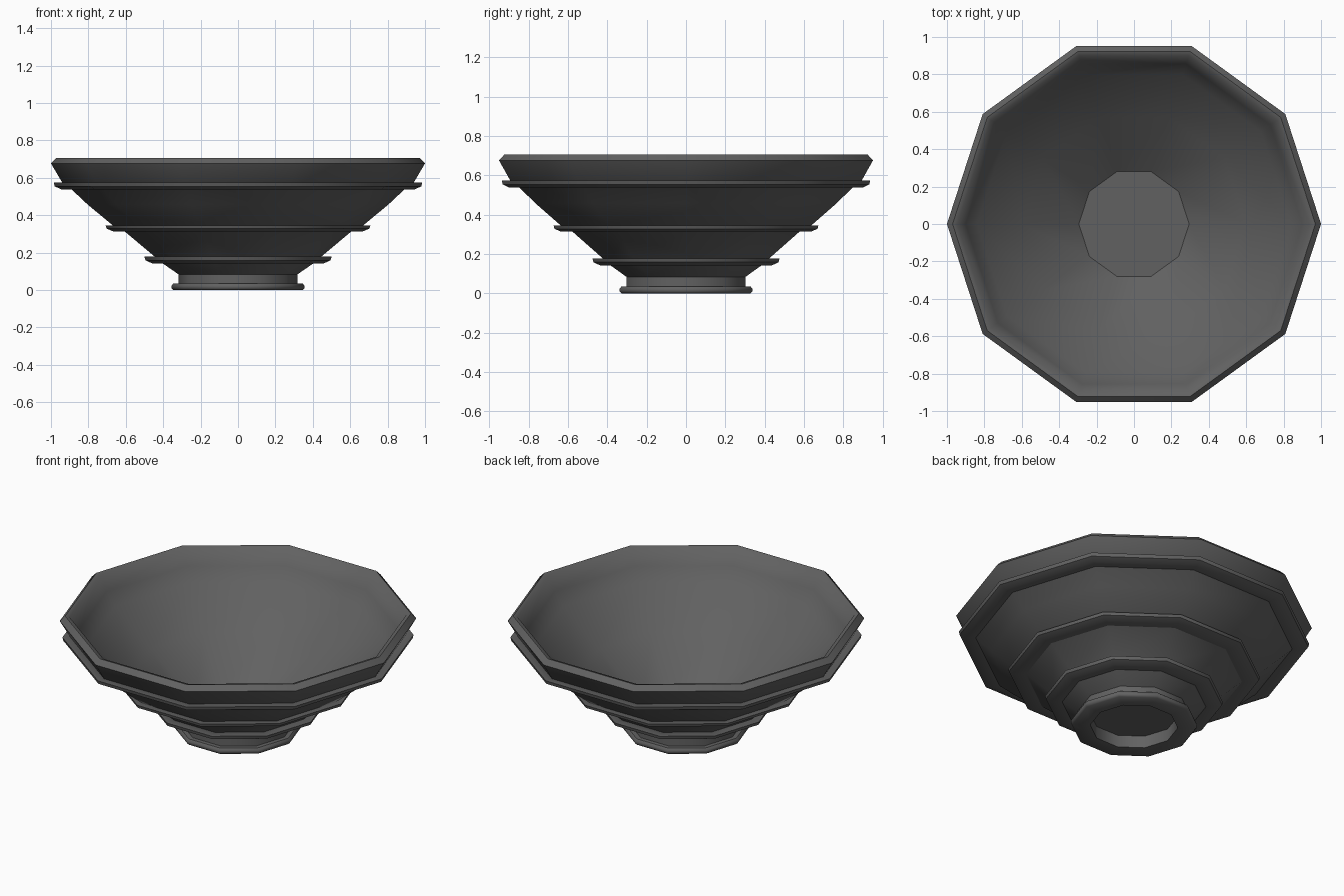
import bpy, bmesh, math

SIDES = 10

cube = bpy.data.objects.get("Cube")
if cube:
    bpy.data.objects.remove(cube, do_unlink=True)

# One dark grey finish for the whole bowl
grey = bpy.data.materials.new("dark_grey")
grey.use_nodes = True
colour = (0.12, 0.12, 0.12, 1)
grey.diffuse_color = colour
grey.node_tree.nodes["Principled BSDF"].inputs["Base Color"].default_value = colour


def lathe(name, profile, closed=False, cap=False):
    """Turn a (radius, height) profile, listed outside-up, into a ten-sided part."""
    bm = bmesh.new()
    rings = []
    for r, z in profile:
        angles = [2 * math.pi * i / SIDES for i in range(SIDES)]
        rings.append([bm.verts.new((r * math.cos(a), r * math.sin(a), z)) for a in angles])
    pairs = list(zip(rings, rings[1:]))
    if closed:
        pairs.append((rings[-1], rings[0]))
    for low, high in pairs:
        for i in range(SIDES):
            j = (i + 1) % SIDES
            bm.faces.new((low[i], low[j], high[j], high[i]))
    if cap:
        bm.faces.new(rings[-1])
    mesh = bpy.data.meshes.new(name)
    bm.to_mesh(mesh)
    bm.free()
    mesh.materials.append(grey)
    obj = bpy.data.objects.new(name, mesh)
    bpy.context.collection.objects.link(obj)
    bpy.ops.object.select_all(action='DESELECT')
    obj.select_set(True)
    bpy.context.view_layer.objects.active = obj
    bpy.ops.object.shade_smooth_by_angle(angle=math.radians(50))
    return obj


# Outer wall, rounded rim and inner wall in one turned shell
lathe("bowl_shell", [
    (0.318, 0.084), (0.404, 0.143), (0.447, 0.18), (0.607, 0.314),
    (0.67, 0.346), (0.805, 0.458), (0.89, 0.538), (0.94, 0.575),
    (1.0, 0.677), (0.97, 0.707), (0.945, 0.70), (0.90, 0.61),
    (0.84, 0.535), (0.60, 0.335), (0.295, 0.10)])

# Flat floor inside the bowl
lathe("bowl_floor", [(0.295, 0.10)], cap=True)

# Three stepped bands around the outside: outer radius, top, wall radii below and above
bands = [
    ("upper_band", 0.985, 0.575, 0.037, 0.89, 0.93),
    ("middle_band", 0.708, 0.346, 0.032, 0.607, 0.65),
    ("lower_band", 0.50, 0.178, 0.035, 0.404, 0.44),
]
for name, radius, top, height, below, above in bands:
    lathe(name, [
        (below, top - height), (radius - 0.04, top - height),
        (radius - 0.005, top - height * 0.55), (radius, top), (above, top)], closed=True)

# Hollow foot with its base ring, closed by a recessed ceiling underneath
lathe("foot", [
    (0.246, 0.0), (0.345, 0.0), (0.355, 0.01), (0.355, 0.024), (0.345, 0.036),
    (0.318, 0.036), (0.318, 0.084)])
lathe("foot_recess", [(0.246, 0.075), (0.246, 0.0)])
ceiling = lathe("foot_ceiling", [(0.246, 0.075)], cap=True)
ceiling.data.flip_normals()
# Recess walls face the hollow
bpy.data.objects["foot_recess"].data.flip_normals()
